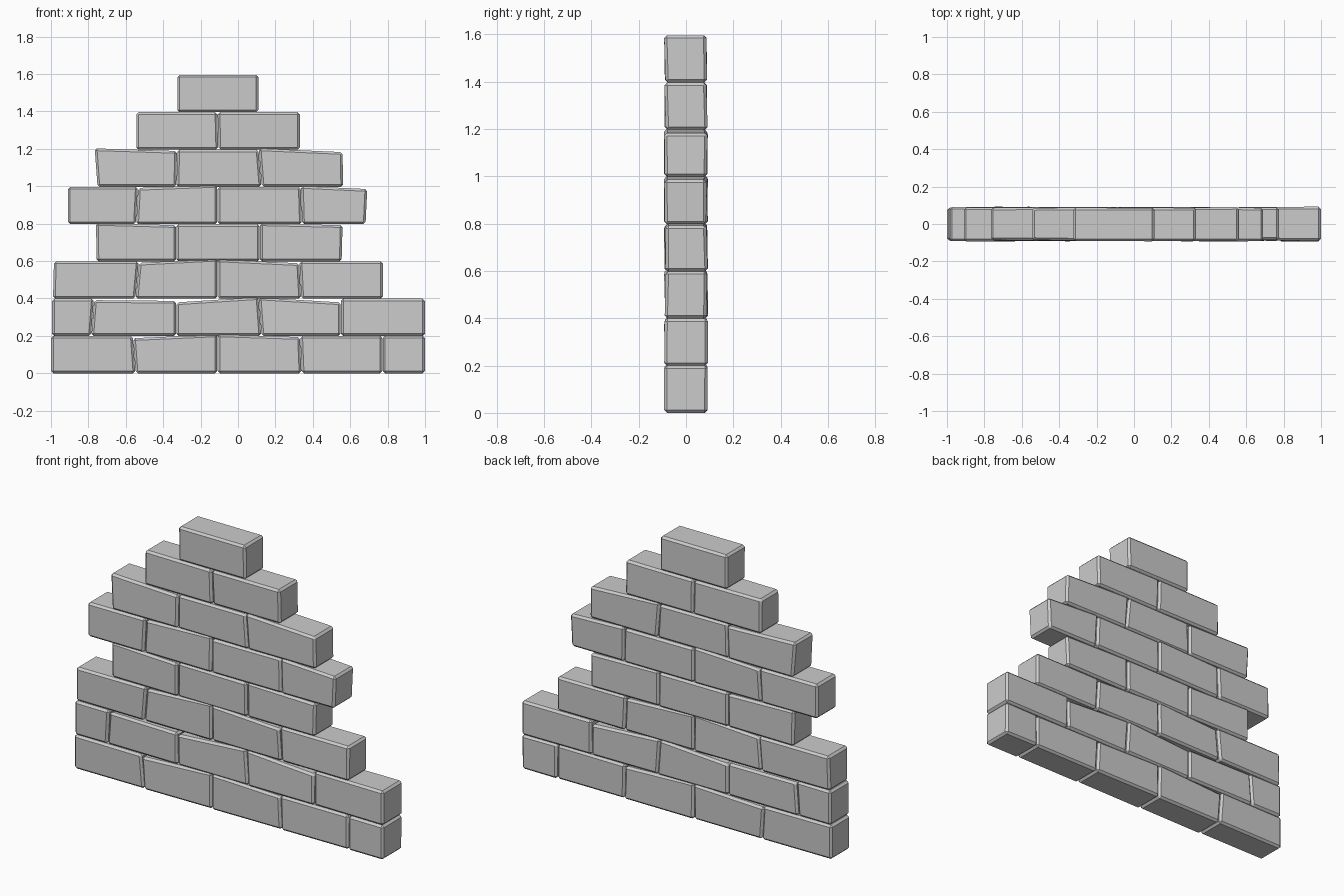
import bpy, bmesh, random

if "Cube" in bpy.data.objects:
    bpy.data.objects.remove(bpy.data.objects["Cube"])

random.seed(4)
H = 1.595 / 8       # course height
D = 0.089           # half depth
BEVEL = 0.012
GAP = 0.001

# Each course: joints as (x at bottom, x at top), left to right
courses = [
    [(-1, -1), (-.548, -.562), (-.11, -.11), (.34, .332), (.773, .773), (1, 1)],
    [(-.995, -.995), (-.785, -.77), (-.33, -.33), (.125, .11), (.55, .55), (1, 1)],
    [(-.99, -.985), (-.548, -.53), (-.11, -.11), (.338, .328), (.775, .775)],
    [(-.757, -.76), (-.33, -.33), (.117, .117), (.555, .56)],
    [(-.91, -.91), (-.545, -.535), (-.11, -.11), (.342, .336), (.683, .692)],
    [(-.752, -.767), (-.33, -.325), (.126, .11), (.563, .56)],
    [(-.545, -.545), (-.105, -.11), (.332, .332)],
    [(-.325, -.325), (.11, .11)],
]

# Slight tilt of brick tops: (course, brick) -> (left dz, right dz)
tilt = {
    (0, 1): (-.012, .008), (0, 2): (.008, -.006),
    (1, 1): (-.008, -.012), (1, 2): (-.02, .008), (1, 3): (.006, -.02),
    (2, 1): (-.008, .014), (2, 2): (.01, -.01),
    (3, 0): (.006, -.006), (3, 2): (.004, -.006),
    (4, 1): (-.006, .01), (4, 3): (.004, -.012),
    (5, 0): (.006, -.008), (5, 2): (.006, -.014),
}


def brick(name, left, right, z, tops):
    """Six-sided block with uneven corners and chamfered edges."""
    bm = bmesh.new()
    v = []
    for x_pair, dz, s in ((left, tops[0], 1), (right, tops[1], -1)):
        for level in (0, 1):
            for side in (-1, 1):
                x = x_pair[level] + s * GAP
                y = side * (D + random.uniform(-.004, .004))
                zz = z + level * (H + dz)
                v.append(bm.verts.new((x, y, zz)))
    for f in ((0, 1, 3, 2), (4, 6, 7, 5), (0, 2, 6, 4),
              (1, 5, 7, 3), (2, 3, 7, 6), (0, 4, 5, 1)):
        bm.faces.new([v[i] for i in f])
    bmesh.ops.recalc_face_normals(bm, faces=bm.faces[:])
    bmesh.ops.bevel(bm, geom=bm.edges[:], offset=BEVEL, segments=1,
                    affect='EDGES', profile=0.5)
    mesh = bpy.data.meshes.new(name)
    bm.to_mesh(mesh)
    bm.free()
    bpy.context.collection.objects.link(bpy.data.objects.new(name, mesh))


# Stack the courses
for row, joints in enumerate(courses):
    for i in range(len(joints) - 1):
        brick(f"brick_course{row + 1}_{i + 1}", joints[i], joints[i + 1],
              row * H, tilt.get((row, i), (0, 0)))
